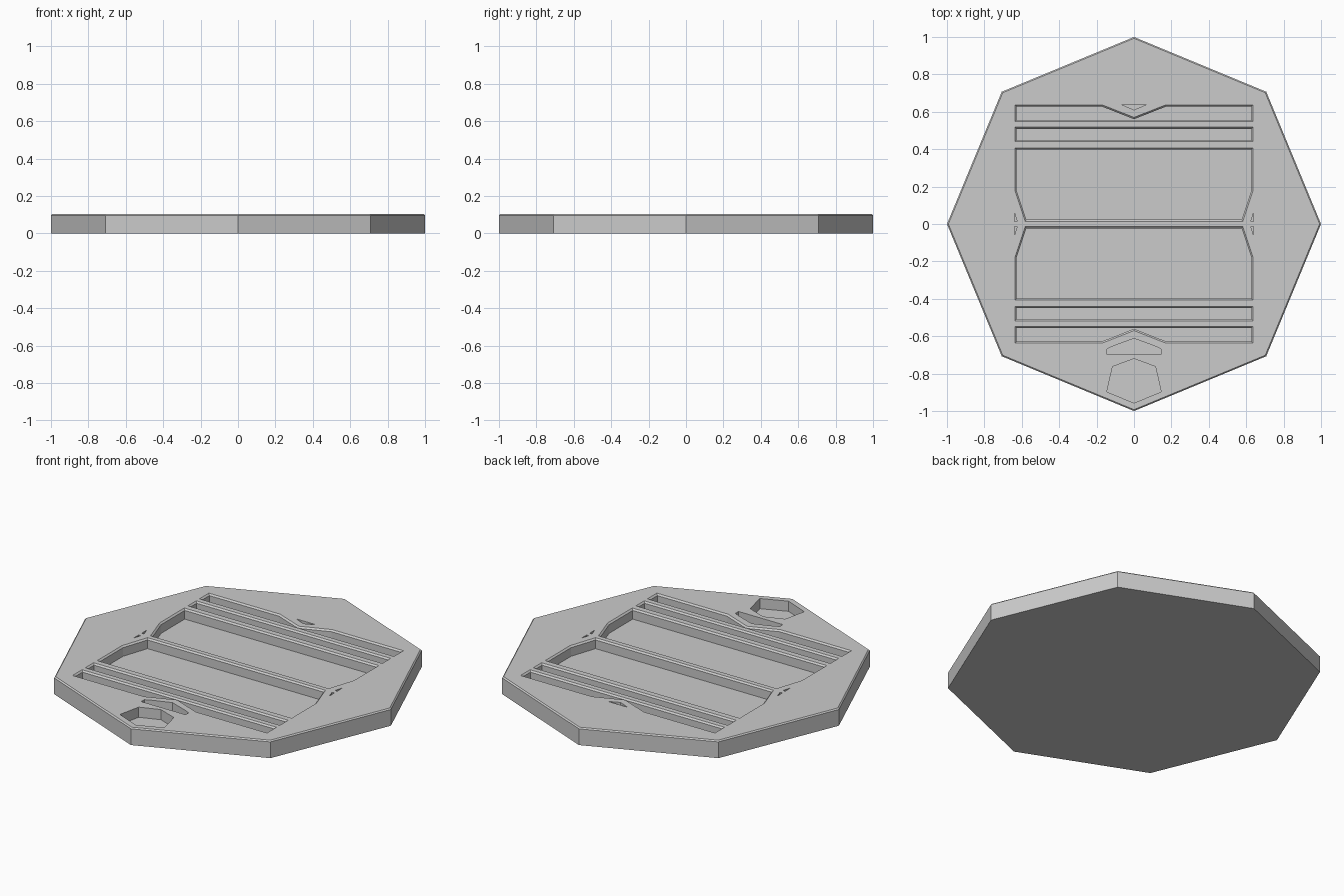
import bpy, bmesh
from math import sin, cos, pi
from mathutils import Vector

if "Cube" in bpy.data.objects:
    bpy.data.objects.remove(bpy.data.objects["Cube"])

TOP, FLOOR, C = 0.103, 0.043, 0.009


def inset(pts, d):
    """Move every edge of a counter-clockwise outline inward by d."""
    out, n = [], len(pts)
    for i in range(n):
        a, b, c = (Vector(pts[(i + k) % n]) for k in (-1, 0, 1))
        e1, e2 = (b - a).normalized(), (c - b).normalized()
        n1, n2 = Vector((-e1.y, e1.x)), Vector((-e2.y, e2.x))
        out.append(tuple(b + (n1 + n2) * d / (1 + n1.dot(n2))))
    return out


def loft(bm, rings):
    """Closed solid through (outline, z) rings, bottom to top."""
    vs = [[bm.verts.new((x, y, z)) for x, y in pts] for pts, z in rings]
    bm.faces.new(vs[0][::-1])
    bm.faces.new(vs[-1])
    n = len(vs[0])
    for lo, hi in zip(vs, vs[1:]):
        for i in range(n):
            j = (i + 1) % n
            bm.faces.new((lo[i], lo[j], hi[j], hi[i]))


def make(name, bm):
    bmesh.ops.recalc_face_normals(bm, faces=bm.faces)
    me = bpy.data.meshes.new(name)
    bm.to_mesh(me)
    bm.free()
    ob = bpy.data.objects.new(name, me)
    bpy.context.collection.objects.link(ob)
    return ob


def mirror_x(half):
    """Right half outline (bottom to top, ccw) completed on the left."""
    return half + [(-x, y) for x, y in reversed(half) if x > 0]


def flip_y(pts):
    return [(x, -y) for x, y in reversed(pts)]


# octagonal plate with a thin chamfer on its top rim
octagon = [(cos(i * pi / 4), sin(i * pi / 4)) for i in range(8)]
bm = bmesh.new()
loft(bm, [(octagon, 0), (octagon, TOP - 0.007), (inset(octagon, 0.007), TOP)])
plate = make("octagonal_base", bm)

# card slots, symmetric front to back, with chamfered rims
W = 0.636
slots = [
    mirror_x([(W, 0.548), (W, 0.637), (0.17, 0.637), (0, 0.57)]),
    mirror_x([(W, 0.44), (W, 0.518)]),
    mirror_x([(0.582, 0.014), (W, 0.176), (W, 0.407)]),
]
bm = bmesh.new()
for s in slots:
    for p in (s, flip_y(s)):
        q = inset(p, C)
        loft(bm, [(q, FLOOR), (q, TOP - C), (p, TOP), (p, TOP + 0.05)])

# small marker triangles, arrow recess and six-sided token recess
tri = [(0.625, 0.014), (0.64, 0.014), (0.64, 0.064)]
tri_l = [(-x, y) for x, y in reversed(tri)]
plain = [tri, tri_l, flip_y(tri), flip_y(tri_l),
         [(-0.065, 0.638), (0, 0.61), (0.065, 0.638)],
         mirror_x([(0.145, -0.697), (0.145, -0.668), (0.11, -0.652), (0, -0.612)]),
         mirror_x([(0, -0.957), (0.145, -0.897), (0.115, -0.763), (0, -0.72)])]
for p in plain:
    loft(bm, [(p, FLOOR), (p, TOP + 0.05)])
cutter = make("recess_cutter", bm)
cutter.hide_render = True

# carve the recesses
mod = plate.modifiers.new("recesses", 'BOOLEAN')
mod.operation, mod.solver, mod.object = 'DIFFERENCE', 'EXACT', cutter
bpy.context.view_layer.objects.active = plate
plate.select_set(True)
bpy.ops.object.modifier_apply(modifier=mod.name)
bpy.data.objects.remove(cutter)
